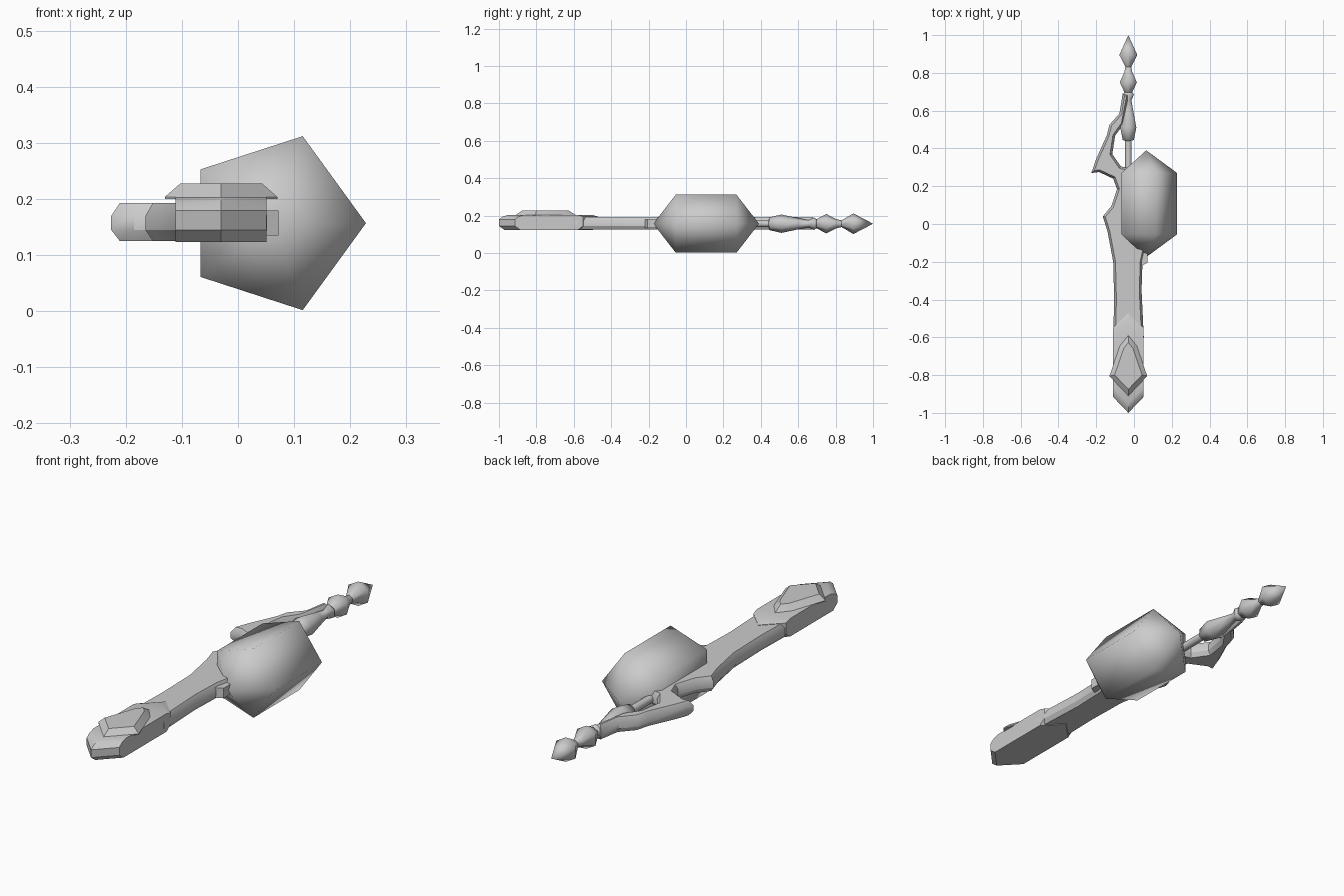
import bpy, bmesh, math
from mathutils import Vector

if "Cube" in bpy.data.objects:
    bpy.data.objects.remove(bpy.data.objects["Cube"])

grey = bpy.data.materials.new("stone_grey")
grey.diffuse_color = (0.6, 0.6, 0.6, 1)
grey.use_nodes = True
grey.node_tree.nodes["Principled BSDF"].inputs["Base Color"].default_value = grey.diffuse_color
CX, CZ = -0.03, 0.157  # long axis of the weapon


def finish(name, bm, angle):
    bmesh.ops.recalc_face_normals(bm, faces=bm.faces)
    me = bpy.data.meshes.new(name)
    bm.to_mesh(me)
    bm.free()
    me.materials.append(grey)
    ob = bpy.data.objects.new(name, me)
    bpy.context.collection.objects.link(ob)
    bpy.ops.object.select_all(action='DESELECT')
    ob.select_set(True)
    bpy.context.view_layer.objects.active = ob
    bpy.ops.object.shade_smooth_by_angle(angle=math.radians(angle))
    return ob


def loft(name, rings, angle=30):
    """Join equal-length rings of 3D points and cap both ends."""
    bm = bmesh.new()
    vs = [[bm.verts.new(p) for p in r] for r in rings]
    n = len(vs[0])
    for a, b in zip(vs, vs[1:]):
        for i in range(n):
            j = (i + 1) % n
            bm.faces.new((a[i], a[j], b[j], b[i]))
    caps = [bm.faces.new(vs[0][::-1]), bm.faces.new(vs[-1])]
    bmesh.ops.triangulate(bm, faces=caps)
    return finish(name, bm, angle)


def inset(pts, d):
    """Move a counter-clockwise outline inwards by d."""
    out = []
    for i, p in enumerate(pts):
        p = Vector(p)
        a = (p - Vector(pts[i - 1])).normalized()
        b = (Vector(pts[(i + 1) % len(pts)]) - p).normalized()
        m = Vector((-a.y - b.y, a.x + b.x)).normalized()
        out.append(p + m * d / max(0.6, m.dot(Vector((-a.y, a.x)))))
    return out


def at_z(pts, z):
    return [(p[0], p[1], z) for p in pts]


def lathe(name, profile, sides, cx=CX, turn=0.0, angle=30):
    """Turn (y, radius) pairs around an axis running along y."""
    bm = bmesh.new()
    rows = []
    for y, r in profile:
        k = sides if r > 0 else 1
        rows.append([bm.verts.new((cx + r * math.cos(turn + math.tau * i / sides), y,
                                   CZ + r * math.sin(turn + math.tau * i / sides)))
                     for i in range(k)])
    for a, b in zip(rows, rows[1:]):
        for i in range(sides):
            j = (i + 1) % sides
            q = [a[i % len(a)], a[j % len(a)], b[j % len(b)], b[i % len(b)]]
            bm.faces.new(list(dict.fromkeys(q)))
    return finish(name, bm, angle)


# five-sided smooth orb
lathe("orb", [(-0.175, 0), (-0.055, 0.163), (0.27, 0.163), (0.39, 0)], 5, cx=0.065, angle=180)

# flat handle that sweeps into the hooked side blade
outline = [(0.052, -0.6), (0.04, -0.35), (0.045, -0.2), (0.06, -0.13), (0.07, 0),
           (0.05, 0.2), (0.0, 0.29), (-0.07, 0.305), (-0.115, 0.37), (-0.1, 0.467),
           (-0.055, 0.53), (-0.025, 0.69), (-0.06, 0.69), (-0.077, 0.585), (-0.13, 0.525),
           (-0.145, 0.467), (-0.2, 0.345), (-0.226, 0.27), (-0.185, 0.275), (-0.11, 0.24),
           (-0.09, 0.185), (-0.12, 0.095), (-0.165, 0.04), (-0.14, -0.04), (-0.11, -0.2),
           (-0.105, -0.4), (-0.11, -0.6)]
slim = inset(outline, 0.012)
loft("handle_and_hook", [at_z(slim, 0.125), at_z(outline, 0.145),
                         at_z(outline, 0.17), at_z(slim, 0.193)])


# pommel block with a pointed front and a chevron back edge
def pommel_ring(z, front, back):
    half = 0.081
    return [(CX, -1 + front, z), (CX + half, -0.915 + front, z), (CX + half, -0.55 - back, z),
            (CX, -0.47 - back, z), (CX - half, -0.55 - back, z), (CX - half, -0.915 + front, z)]


loft("pommel", [pommel_ring(0.123, 0.03, 0.03), pommel_ring(0.145, 0, 0),
                pommel_ring(0.18, 0, 0), pommel_ring(0.195, 0.02, 0),
                pommel_ring(0.204, 0.05, 0.03)])

# raised kite-shaped plate on the pommel
kite = [(CX, -0.91), (CX + 0.1, -0.805), (CX + 0.045, -0.645), (CX, -0.59),
        (CX - 0.045, -0.645), (CX - 0.1, -0.805)]
loft("pommel_plate", [at_z(kite, 0.2), at_z(kite, 0.204), at_z(inset(kite, 0.024), 0.228)])

# small guard stud beside the orb
loft("guard_stud", [[(x, y, z) for x, y in ((0.03, -0.225), (0.072, -0.205),
                                           (0.072, -0.13), (0.03, -0.11))]
                    for z in (0.135, 0.18)])

# rod leaving the orb and the beaded spike
lathe("rod", [(0.2, 0), (0.2, 0.018), (0.5, 0.018), (0.5, 0)], 8, angle=60)
lathe("spike_collar", [(0.435, 0), (0.445, 0.034), (0.51, 0.049), (0.6, 0.03), (0.655, 0.019),
                       (0.685, 0.034), (0.705, 0.017), (0.705, 0)], 6, turn=math.pi / 6, angle=62)
lathe("spike_bead", [(0.68, 0), (0.69, 0.02), (0.75, 0.052), (0.805, 0.024), (0.84, 0.016),
                     (0.84, 0)], 6, turn=math.pi / 6, angle=62)
lathe("spike_tip", [(0.83, 0), (0.83, 0.017), (0.895, 0.055), (1.0, 0)], 6,
      turn=math.pi / 6, angle=62)
